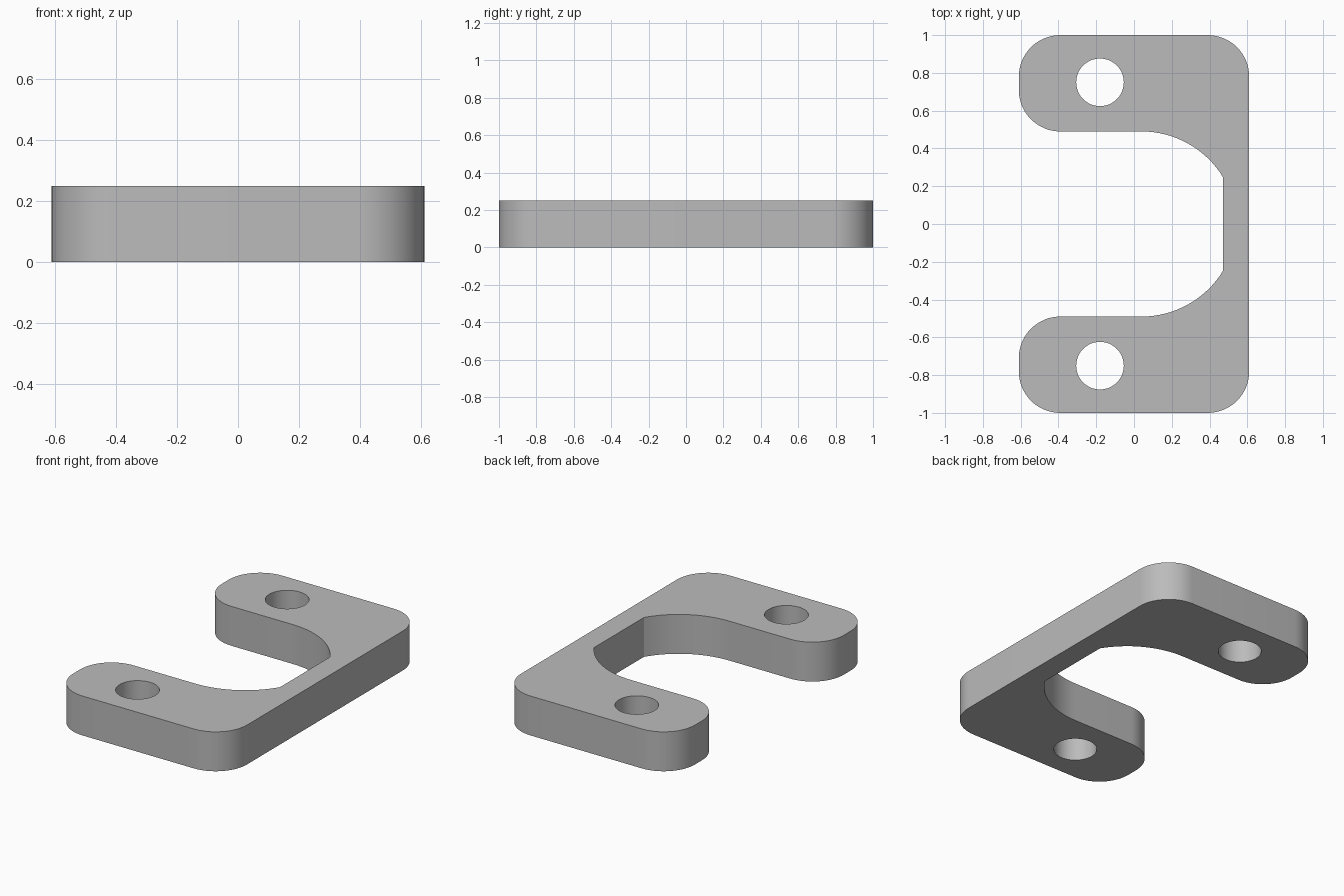
import bpy
import bmesh
from math import cos, sin, radians, sqrt, degrees, atan2

if "Cube" in bpy.data.objects:
    bpy.data.objects.remove(bpy.data.objects["Cube"], do_unlink=True)

THICK = 0.25
HALF_W, HALF_L = 0.61, 1.0
ARM_Y = 0.49          # inner edge of each arm
CORNER = 0.22         # outer rounding radius
WEB_X = 0.47          # inner face of the thin web
HOLE_X, HOLE_Y, HOLE_R = -0.18, 0.75, 0.126
ARC_X, ARC_R = 0.04, 0.505


def arc(cx, cy, r, start, end, steps=16):
    """Points along an arc, angles in degrees."""
    angles = [radians(start + (end - start) * i / steps) for i in range(steps + 1)]
    return [(cx + r * cos(a), cy + r * sin(a)) for a in angles]


# Upper half of the outline, from the web's inner face round to its outer face
arc_y = ARM_Y - ARC_R
web_angle = degrees(atan2(sqrt(ARC_R**2 - (WEB_X - ARC_X)**2), WEB_X - ARC_X))
left, right = -HALF_W + CORNER, HALF_W - CORNER
half = arc(ARC_X, arc_y, ARC_R, web_angle, 90)
half += arc(left, ARM_Y + CORNER, CORNER, 270, 180)
half += arc(left, HALF_L - CORNER, CORNER, 180, 90)
half += arc(right, HALF_L - CORNER, CORNER, 90, 0)
outline = half + [(x, -y) for x, y in reversed(half)]

# Outline and bolt holes as closed loops, filled and extruded
bm = bmesh.new()
holes = [arc(HOLE_X, s * HOLE_Y, HOLE_R, 0, 360, 48)[:-1] for s in (1, -1)]
edges = []
for loop in [outline] + holes:
    verts = [bm.verts.new((x, y, 0)) for x, y in loop]
    edges += [bm.edges.new((v, verts[i - 1])) for i, v in enumerate(verts)]
bmesh.ops.triangle_fill(bm, edges=edges, use_beauty=True, normal=(0, 0, 1))
extruded = bmesh.ops.extrude_face_region(bm, geom=bm.faces[:], use_keep_orig=True)
top = [g for g in extruded["geom"] if isinstance(g, bmesh.types.BMVert)]
bmesh.ops.translate(bm, verts=top, vec=(0, 0, THICK))
bmesh.ops.recalc_face_normals(bm, faces=bm.faces[:])

mesh = bpy.data.meshes.new("bracket_plate")
bm.to_mesh(mesh)
bm.free()
plate = bpy.data.objects.new("bracket_plate", mesh)
bpy.context.collection.objects.link(plate)

# Plain grey material
grey = bpy.data.materials.new("plain_grey")
grey.use_nodes = True
colour = (0.5, 0.5, 0.5, 1)
grey.diffuse_color = colour
grey.node_tree.nodes["Principled BSDF"].inputs["Base Color"].default_value = colour
mesh.materials.append(grey)

# Smooth curved walls, sharp rims
bpy.ops.object.select_all(action="DESELECT")
plate.select_set(True)
bpy.context.view_layer.objects.active = plate
bpy.ops.object.shade_smooth_by_angle(angle=radians(25))
